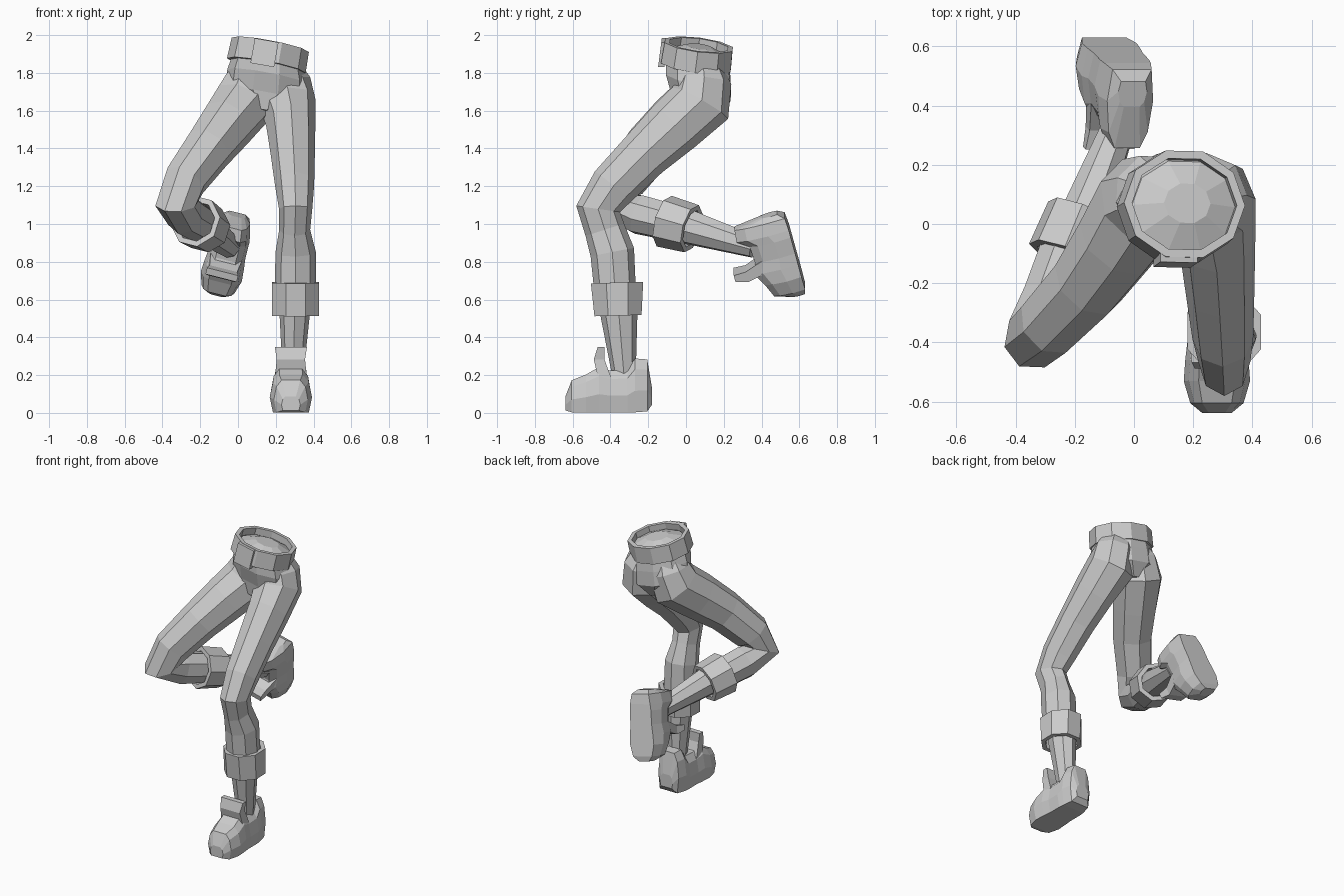
import bpy, bmesh, math
from mathutils import Vector, Matrix

if "Cube" in bpy.data.objects:
    bpy.data.objects.remove(bpy.data.objects["Cube"], do_unlink=True)

grey = bpy.data.materials.new("plain grey")
grey.use_nodes = True
COLOUR = (0.6, 0.6, 0.6, 1)
grey.diffuse_color = COLOUR
grey.node_tree.nodes["Principled BSDF"].inputs["Base Color"].default_value = COLOUR


def skin(name, rings, closed=False):
    """Join rings of points into one flat-shaded mesh; closed loops the last ring to the first."""
    bm = bmesh.new()
    loops = [[bm.verts.new(p) for p in ring] for ring in rings]
    n = len(loops[0])
    pairs = list(zip(loops, loops[1:]))
    if closed:
        pairs.append((loops[-1], loops[0]))
    else:
        bm.faces.new(loops[0])
        bm.faces.new(loops[-1])
    for a, b in pairs:
        for i in range(n):
            j = (i + 1) % n
            bm.faces.new((a[i], a[j], b[j], b[i]))
    bmesh.ops.recalc_face_normals(bm, faces=bm.faces)
    mesh = bpy.data.meshes.new(name)
    bm.to_mesh(mesh)
    bm.free()
    mesh.materials.append(grey)
    obj = bpy.data.objects.new(name, mesh)
    bpy.context.collection.objects.link(obj)
    return obj


def ring(centre, normal, side, ru, rv, sides=8, turn=0.0):
    """Oval ring of points across the given normal."""
    n = Vector(normal).normalized()
    u = Vector(side)
    u = (u - u.dot(n) * n).normalized()
    v = n.cross(u)
    angles = [2 * math.pi * (i + turn) / sides for i in range(sides)]
    return [Vector(centre) + u * ru * math.cos(a) + v * rv * math.sin(a) for a in angles]


def limb(name, stations, side):
    """Tube through (centre, half width, half depth) stations, mitred at each bend."""
    pts = [Vector(s[0]) for s in stations]
    dirs = [(b - a).normalized() for a, b in zip(pts, pts[1:])]
    dirs = [dirs[0]] + dirs + [dirs[-1]]
    return skin(name, [ring(p, dirs[i] + dirs[i + 1], side, s[1], s[2])
                       for i, (p, s) in enumerate(zip(pts, stations))])


def band(name, a, b, side, ra, rb, wall, sides=8, turn=0.0):
    """Hollow band from a to b; ra and rb are the outer half sizes at each end."""
    n = Vector(b) - Vector(a)
    make = lambda c, r, t: ring(c, n, side, r[0] - t, r[1] - t, sides, turn)
    return skin(name, [make(a, ra, 0), make(b, rb, 0), make(b, rb, wall), make(a, ra, wall)], True)


def shoe(name, matrix):
    """Shoe with its sole on local z = 0 and toe towards -y."""
    # distance along the sole, half width, underside, top height
    sections = [(0.23, .05, .04, .13), (0.205, .08, .005, .28), (0.14, .095, 0, .285),
                (0.10, .10, 0, .225), (0.01, .10, 0, .22), (-0.05, .107, 0, .24),
                (-0.12, .112, 0, .20), (-0.195, .09, 0, .17), (-0.228, .05, .01, .085)]
    rings = []
    for y, w, low, top in sections:
        mid = low + (top - low) * 0.4
        half = [(w * .85, low), (w, mid), (w * .85, top * .8 + low * .2), (w * .55, top)]
        rings.append([Vector((x, y, z)) for x, z in half] +
                     [Vector((-x, y, z)) for x, z in reversed(half)])
    skin(name, rings).matrix_world = matrix
    # tongue standing up in front of the ankle
    tongue = [(-.02, .18, .085, .035), (-.05, .28, .075, .028), (-.04, .345, .085, .018)]
    skin(name + "_tongue", [[Vector((sx * w, y + sy * t, z)) for sx, sy in
                             ((-1, -1), (1, -1), (1, 1), (-1, 1))]
                            for y, z, w, t in tongue]).matrix_world = matrix


# Pelvis with a shallow domed top inside the belt
X = (1, 0, 0)
TILT = Vector((0.19, 0.13, 1)).normalized()
hips = [((.135, .06, 1.59), .06, .13), ((.145, .08, 1.68), .22, .165),
        ((.155, .065, 1.78), .215, .18), ((.16, .06, 1.87), .19, .175),
        ((.17, .06, 1.905), .18, .16), ((.18, .07, 1.94), .08, .07)]
skin("pelvis", [ring(c, TILT, X, a, b, 10) for c, a, b in hips])

# Belt and buckle
belt_mid = Vector((.16, .06, 1.892))
band("belt", belt_mid - TILT * .055, belt_mid + TILT * .058, X, (.212, .195), (.208, .19), .028, 10)
buckle = belt_mid + Vector((-.02, -.19, .015))
skin("buckle", [ring(buckle + Vector((0, d, 0)), (0, 1, -.13), (1, 0, -.18), .09, .095, 4, .5)
                for d in (-.008, .025)])

# Standing left leg
limb("left_trouser_leg", [
    ((.22, .09, 1.84), .10, .10), ((.245, .095, 1.75), .14, .145), ((.262, .075, 1.64), .15, .17),
    ((.28, -.06, 1.52), .13, .155), ((.29, -.22, 1.37), .117, .135),
    ((.30, -.385, 1.20), .103, .125), ((.305, -.465, 1.08), .088, .117),
    ((.30, -.43, .97), .082, .107), ((.305, -.39, .85), .107, .117),
    ((.305, -.375, .64), .11, .11)], X)
band("left_cuff", (.305, -.365, .69), (.305, -.36, .515), X, (.135, .15), (.135, .135), .03, 8, .5)
limb("left_ankle", [((.30, -.36, .66), .085, .10), ((.30, -.355, .52), .08, .098),
                    ((.29, -.325, .16), .052, .058)], X)
shoe("left_shoe", Matrix.Translation((.28, -.41, .003)))

# Raised right leg, folded back at the knee
BEND = (.87, -.43, -.22)
limb("right_trouser_leg", [
    ((.10, .09, 1.84), .10, .10), ((.065, .095, 1.75), .14, .145), ((.035, .075, 1.645), .165, .17),
    ((-.055, -.06, 1.53), .147, .155), ((-.155, -.2, 1.40), .13, .137),
    ((-.28, -.33, 1.23), .115, .125), ((-.325, -.375, 1.11), .11, .13),
    ((-.28, -.25, 1.05), .10, .11), ((-.19, -.02, .995), .105, .10)], BEND)
band("right_cuff", (-.225, -.115, 1.015), (-.165, .03, .975), BEND, (.14, .14), (.135, .13),
     .03, 8, .5)
limb("right_ankle", [((-.20, -.06, 1.0), .09, .095), ((-.165, .03, .98), .085, .095),
                     ((-.04, .36, .88), .055, .062)], BEND)
toe = Vector((-.24, .26, -.94)).normalized()
sole = Vector((.06, .93, .25))
sole = (sole - sole.dot(toe) * toe).normalized()
frame = Matrix((toe.cross(sole), -toe, -sole)).transposed()
shoe("right_shoe", Matrix.Translation((-.055, .58, .855)) @ frame.to_4x4())
